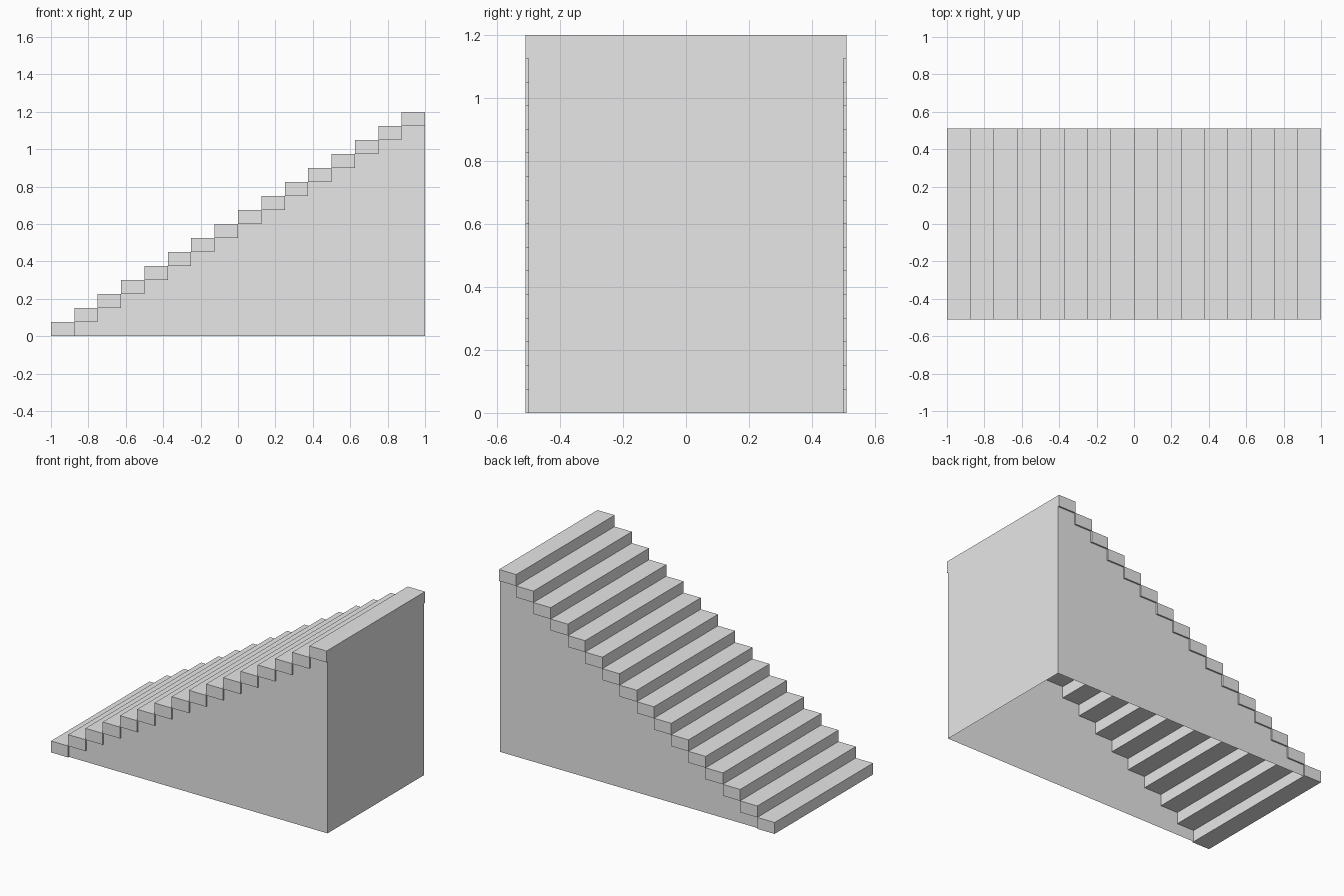
import bpy
import bmesh

cube = bpy.data.objects.get("Cube")
if cube:
    bpy.data.objects.remove(cube, do_unlink=True)

STEPS = 16
RUN, RISE = 2 / STEPS, 1.2 / STEPS
STEP_HALF, WALL_HALF = 0.51, 0.50

grey = bpy.data.materials.new("plain grey")
grey.use_nodes = True
colour = (0.8, 0.8, 0.8, 1)
grey.diffuse_color = colour
grey.node_tree.nodes["Principled BSDF"].inputs["Base Color"].default_value = colour


def finish(name, bm):
    mesh = bpy.data.meshes.new(name)
    bm.to_mesh(mesh)
    bm.free()
    mesh.materials.append(grey)
    obj = bpy.data.objects.new(name, mesh)
    bpy.context.collection.objects.link(obj)
    return obj


def panel(name, points):
    bm = bmesh.new()
    bm.faces.new([bm.verts.new(p) for p in points])
    return finish(name, bm)


# Steps: one block each, climbing towards +x
for i in range(STEPS):
    bm = bmesh.new()
    bmesh.ops.create_cube(bm, size=1)
    bmesh.ops.scale(bm, vec=(RUN, 2 * STEP_HALF, RISE), verts=bm.verts)
    bmesh.ops.translate(bm, vec=(-1 + (i + 0.5) * RUN, 0, (i + 0.5) * RISE), verts=bm.verts)
    finish(f"step_{i + 1}", bm)

# Side walls: thin sheets that follow the undersides of the steps
profile = [(-1 + RUN, 0), (1, 0)]
for i in range(STEPS - 1, 0, -1):
    profile += [(-1 + (i + 1) * RUN, i * RISE), (-1 + i * RUN, i * RISE)]
panel("right_side_wall", [(x, -WALL_HALF, z) for x, z in profile])
panel("left_side_wall", [(x, WALL_HALF, z) for x, z in reversed(profile)])

# End wall below the top step; the underside stays open
top = (STEPS - 1) * RISE
panel("end_wall", [(1, -WALL_HALF, 0), (1, WALL_HALF, 0),
                   (1, WALL_HALF, top), (1, -WALL_HALF, top)])
